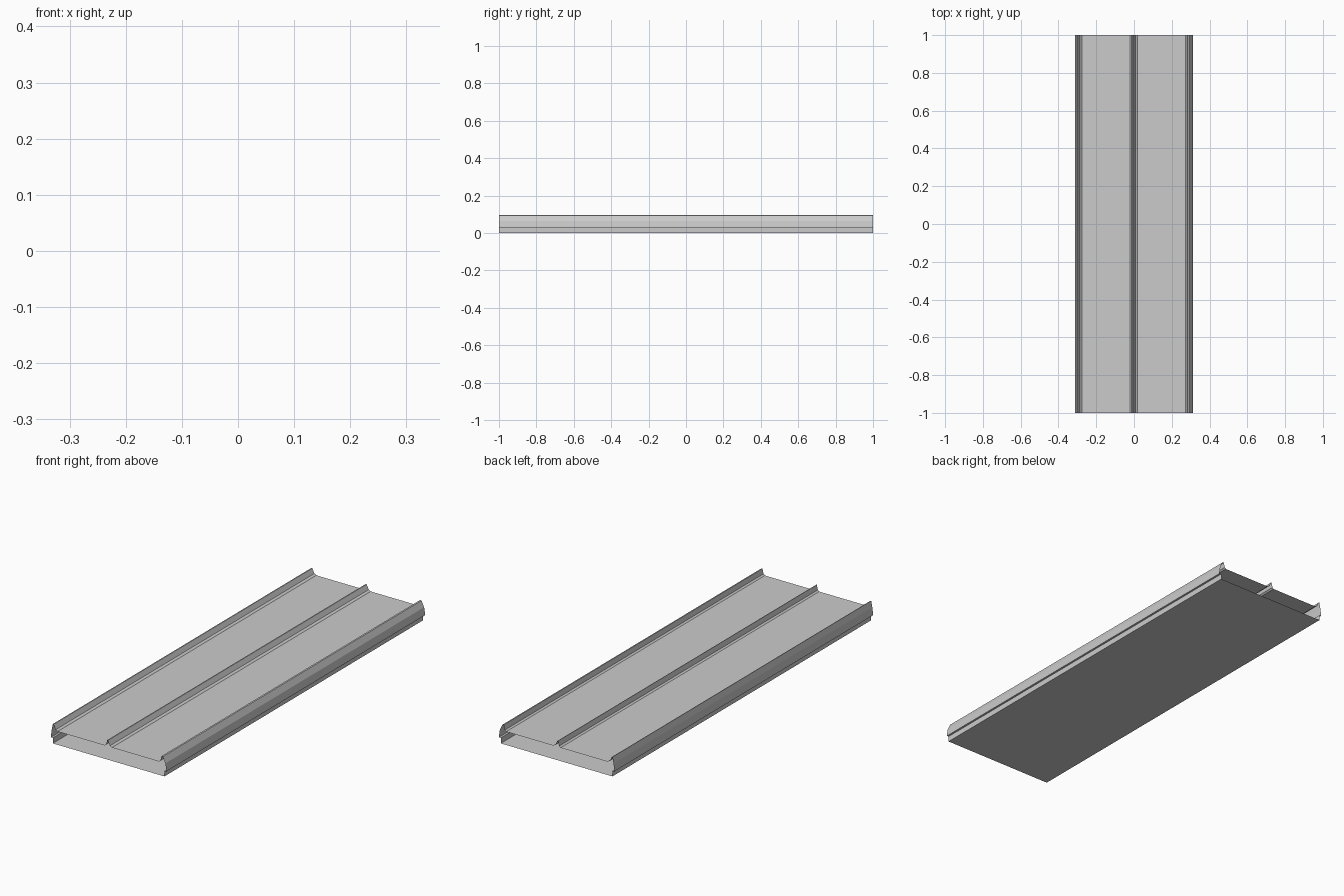
import bpy, bmesh

if "Cube" in bpy.data.objects:
    bpy.data.objects.remove(bpy.data.objects["Cube"])

HALF_LENGTH = 1.0


def extrude_profile(name, points):
    """Sheet made by sweeping an x-z polyline along y."""
    bm = bmesh.new()
    front = [bm.verts.new((x, -HALF_LENGTH, z)) for x, z in points]
    back = [bm.verts.new((x, HALF_LENGTH, z)) for x, z in points]
    for i in range(len(points) - 1):
        bm.faces.new((front[i], front[i + 1], back[i + 1], back[i]))
    mesh = bpy.data.meshes.new(name)
    bm.to_mesh(mesh)
    bm.free()
    obj = bpy.data.objects.new(name, mesh)
    bpy.context.collection.objects.link(obj)
    return obj


def pan(peak):
    """One roof pan: rib flank, small lip, flat pan, rise to the next rib."""
    return [(peak, 0.095), (peak + 0.004, 0.094), (peak + 0.015, 0.071),
            (peak + 0.022, 0.068), (peak + 0.026, 0.065),
            (peak + 0.281, 0.065), (peak + 0.289, 0.071)]


# Top sheet: outer left flange, two pans with a shared rib, outer right flange
left_flange = [(-0.302, 0.027), (-0.312, 0.027), (-0.312, 0.035), (-0.308, 0.065)]
right_flange = [(0.286, 0.095), (0.293, 0.094), (0.307, 0.065),
                (0.312, 0.035), (0.312, 0.027), (0.302, 0.027)]
extrude_profile("top_sheet", left_flange + pan(-0.302) + pan(-0.008) + right_flange)

# Bottom tray: two liner sheets meeting at the centre seam, with upturned sides
for side, name in ((-1, "left_liner_tray"), (1, "right_liner_tray")):
    pts = [(side * 0.302, 0.027), (side * 0.302, 0.0), (0.0, 0.0)]
    extrude_profile(name, pts if side < 0 else pts[::-1])
